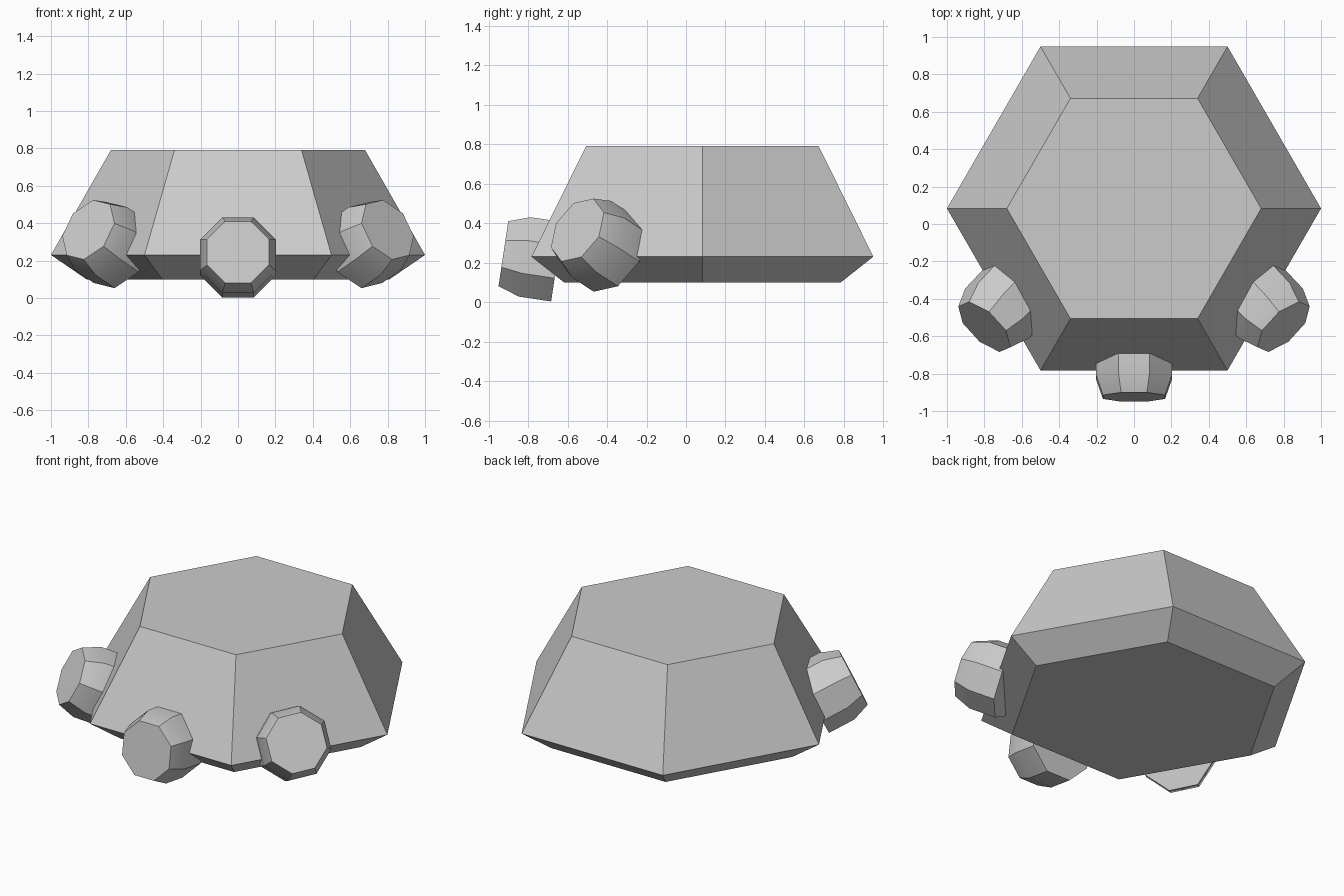
import bpy, bmesh, math
from mathutils import Vector, Matrix

if "Cube" in bpy.data.objects:
    bpy.data.objects.remove(bpy.data.objects["Cube"])

grey = bpy.data.materials.new("plain_grey")
grey.use_nodes = True
COLOUR = (0.6, 0.6, 0.6, 1)
grey.diffuse_color = COLOUR
grey.node_tree.nodes["Principled BSDF"].inputs["Base Color"].default_value = COLOUR


def lathe(name, sides, rings, start=0.0, matrix=Matrix()):
    """Stack polygon rings of (radius, height) and close both ends."""
    bm = bmesh.new()
    loops = []
    for radius, z in rings:
        angles = [start + math.tau * i / sides for i in range(sides)]
        loops.append([bm.verts.new((radius * math.cos(a), radius * math.sin(a), z))
                      for a in angles])
    for low, high in zip(loops, loops[1:]):
        for i in range(sides):
            j = (i + 1) % sides
            bm.faces.new((low[i], low[j], high[j], high[i]))
    bm.faces.new(loops[0][::-1])
    bm.faces.new(loops[-1])
    bm.transform(matrix)
    bmesh.ops.recalc_face_normals(bm, faces=bm.faces)
    mesh = bpy.data.meshes.new(name)
    bm.to_mesh(mesh)
    bm.free()
    mesh.materials.append(grey)
    obj = bpy.data.objects.new(name, mesh)
    bpy.context.collection.objects.link(obj)
    bpy.ops.object.select_all(action='DESELECT')
    obj.select_set(True)
    bpy.context.view_layer.objects.active = obj
    bpy.ops.object.shade_smooth_by_angle(angle=math.radians(30))
    return obj


# Hexagonal body: bevelled underside, wide rim, narrow flat top
body = lathe("body", 6, [(0.81, 0.10), (1.0, 0.23), (0.68, 0.79)],
             matrix=Matrix.Translation((0, 0.083, 0)))

# The two front corners are blended instead of sharp
sharp = body.data.attributes["sharp_edge"].data
for edge in body.data.edges:
    a, b = (body.data.vertices[i].co for i in edge.vertices)
    if abs(a.z - b.z) > 0.1 and max(a.y, b.y) < -0.3:
        sharp[edge.index].value = False


def knob(name, cap_centre, axis, start):
    """Octagonal peg with a tapered tip, pointing along its axis."""
    axis = Vector(axis).normalized()
    right = Vector((-axis.y, axis.x, 0)).normalized()
    up = axis.cross(right)
    matrix = Matrix((right, up, axis)).transposed().to_4x4()
    matrix.translation = cap_centre
    return lathe(name, 8, [(0.22, -0.275), (0.22, -0.109), (0.18, 0)],
                 math.radians(start), matrix)


# Three pegs: one in front, two mirrored at the sides
knob("front_knob", (0, -0.925, 0.245), (0, -1, 0.15), 22.5)
for name, side, start in (("right_knob", -1, 12), ("left_knob", 1, -12)):
    knob(name, (0.80 * side, -0.55, 0.365), (0.62 * side, -0.66, 0.43), start)
